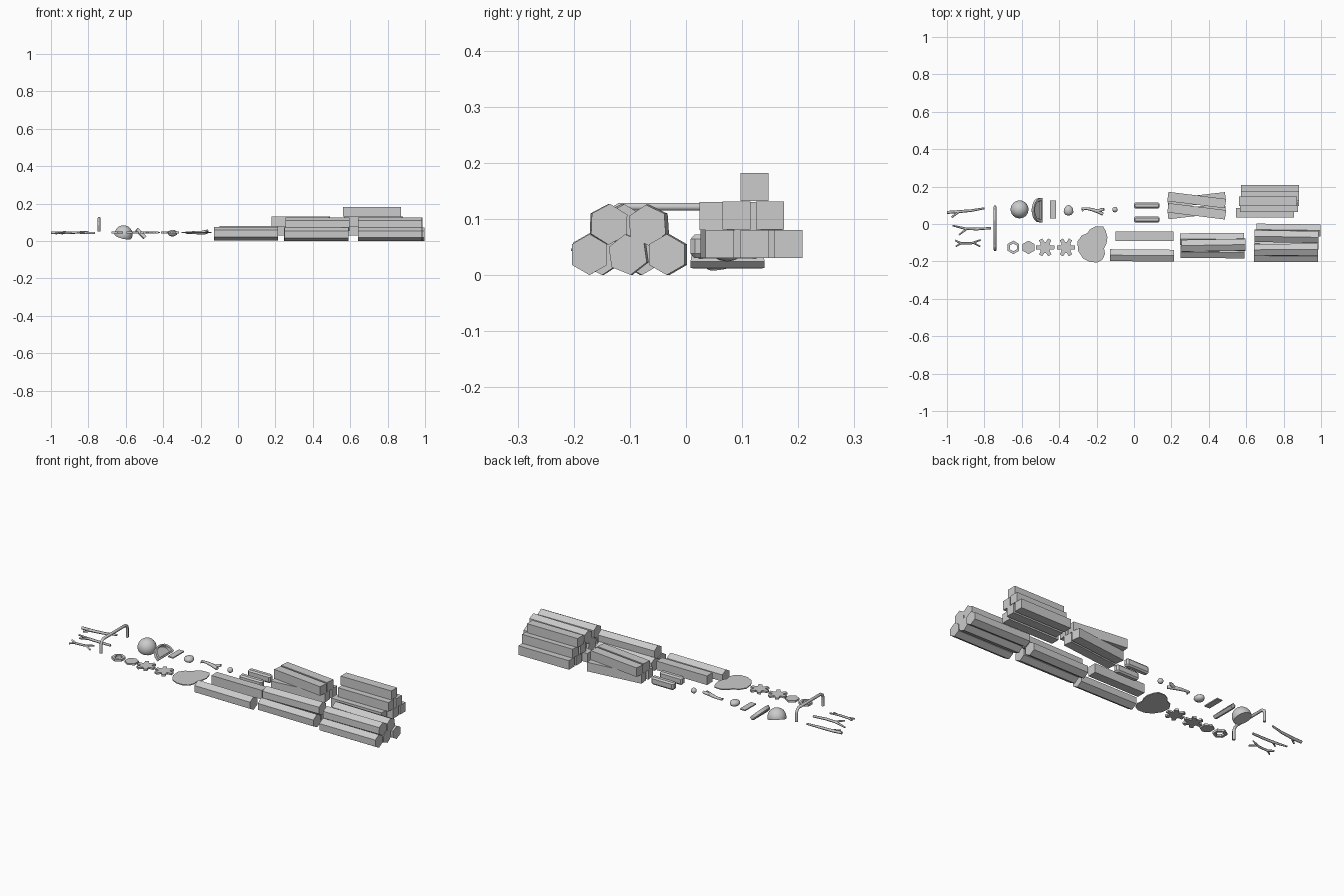
import bpy, bmesh, math
from mathutils import Vector, Matrix

if "Cube" in bpy.data.objects:
    bpy.data.objects.remove(bpy.data.objects["Cube"])

ZC = 0.045  # resting height of the small loose pieces


def add_mesh(name, bm, loc=(0, 0, 0), rot=(0, 0, 0)):
    bmesh.ops.recalc_face_normals(bm, faces=bm.faces)
    me = bpy.data.meshes.new(name)
    bm.to_mesh(me)
    bm.free()
    ob = bpy.data.objects.new(name, me)
    ob.location = loc
    ob.rotation_euler = rot
    bpy.context.collection.objects.link(ob)
    return ob


def loft(name, rings, loc=(0, 0, 0), rot=(0, 0, 0)):
    """Skin matching rings of 3D points and cap both ends."""
    bm = bmesh.new()
    vs = [[bm.verts.new(p) for p in r] for r in rings]
    n = len(vs[0])
    for a, b in zip(vs, vs[1:]):
        for i in range(n):
            j = (i + 1) % n
            bm.faces.new((a[i], a[j], b[j], b[i]))
    bm.faces.new(vs[0])
    bm.faces.new(vs[-1])
    return add_mesh(name, bm, loc, rot)


def prism(name, pts, t, loc, rot=(0, 0, 0)):
    return loft(name, [[(x, y, z) for x, y in pts] for z in (-t / 2, t / 2)], loc, rot)


def ngon(n, r, a0=0.0):
    return [(r * math.cos(a0 + math.tau * i / n), r * math.sin(a0 + math.tau * i / n)) for i in range(n)]


def log(x, y, z, yaw=0, roll=0, r=0.0365, length=0.343):
    """Hexagonal log lying along x."""
    prof = ngon(6, r, math.radians(90 + roll))
    loft("hex_log", [[(s * length / 2, a, b) for a, b in prof] for s in (-1, 1)],
         (x, y, z), (0, 0, math.radians(yaw)))


def beam(x, y, z, yaw=0, length=0.31, w=0.05):
    """Square beam lying along x."""
    prof = ngon(4, w / math.sqrt(2), math.pi / 4)
    loft("square_beam", [[(s * length / 2, a, b) for a, b in prof] for s in (-1, 1)],
         (x, y, z), (0, 0, math.radians(yaw)))


def rod(name, paths, res=1):
    """Tapered round rods; each path is a list of (x, y, z, radius)."""
    cu = bpy.data.curves.new(name, 'CURVE')
    cu.dimensions = '3D'
    cu.bevel_depth = 1.0
    cu.bevel_resolution = res
    cu.use_fill_caps = True
    for p in paths:
        sp = cu.splines.new('POLY')
        sp.points.add(len(p) - 1)
        for pt, (x, y, z, r) in zip(sp.points, p):
            pt.co = (x, y, z, 1)
            pt.radius = r
    ob = bpy.data.objects.new(name, cu)
    bpy.context.collection.objects.link(ob)
    return ob


# hexagonal logs: one, three, five
log(0.043, -0.168, 0.0395, -0.5)
log(0.42, -0.15, 0.0365, -0.5, 3)
log(0.418, -0.08, 0.0365, 0.5)
log(0.425, -0.114, 0.09, 1, -2)
log(0.813, -0.172, 0.0365)
log(0.815, -0.102, 0.0365, -0.6, 8)
log(0.826, -0.032, 0.0365, -0.8)
log(0.812, -0.138, 0.0905, 0.4, -2)
log(0.815, -0.066, 0.089, -1, 4)

# square beams: one, four crossed, six in a pyramid
beam(0.055, -0.066, 0.055)
for s in (-1, 1):
    beam(0.335, 0.098 + s * 0.03, 0.055, 6.5)
    beam(0.335, 0.098 + s * 0.03, 0.105, -7)
for y, z, x, yaw in ((0.06, 0.055, 0.70, 0), (0.122, 0.055, 0.726, 0), (0.183, 0.055, 0.727, 0),
                     (0.09, 0.106, 0.722, 0), (0.15, 0.106, 0.727, 0), (0.122, 0.157, 0.717, 0)):
    beam(x, y, z, yaw)


# ingots: chamfered pill-shaped bars
def pill(hl, hw, z, c=0.008):
    return [(-hl + c, -hw, z), (hl - c, -hw, z), (hl, -hw + c, z), (hl, hw - c, z),
            (hl - c, hw, z), (-hl + c, hw, z), (-hl, hw - c, z), (-hl, -hw + c, z)]


for y in (0.024, 0.099):
    loft("ingot", [pill(0.062, 0.009, 0.030, 0.004), pill(0.069, 0.016, 0.038),
                   pill(0.069, 0.016, 0.064), pill(0.062, 0.009, 0.072, 0.004)], (0.068, y, 0))

# nut: hexagonal ring
bm = bmesh.new()
rings = [[bm.verts.new((x, y, z)) for x, y in ngon(6, r, math.pi / 2)]
         for r, z in ((0.036, -0.006), (0.036, 0.006), (0.021, 0.006), (0.021, -0.006))]
for k in range(4):
    a, b = rings[k], rings[(k + 1) % 4]
    for i in range(6):
        j = (i + 1) % 6
        bm.faces.new((a[i], a[j], b[j], b[i]))
add_mesh("hex_nut", bm, (-0.645, -0.125, ZC))

# hexagonal plate and two toothed gears
prism("hex_plate", ngon(6, 0.036, math.pi / 2), 0.010, (-0.564, -0.125, ZC))
for x, turn in ((-0.475, 0), (-0.364, 0.0)):
    pts = []
    for i in range(6):
        for r, d in ((0.030, -0.38), (0.050, -0.2), (0.050, 0.2), (0.030, 0.38)):
            a = math.tau * i / 6 + d + turn
            pts.append((r * math.cos(a), r * math.sin(a)))
    prism("gear", pts, 0.010, (x, -0.125, ZC))

# irregular flat hide
hide = [(-.303, -.095), (-.28, -.062), (-.25, -.05), (-.237, -.03), (-.205, -.012), (-.165, -.013),
        (-.152, -.035), (-.142, -.07), (-.147, -.105), (-.16, -.13), (-.155, -.16), (-.168, -.19),
        (-.195, -.205), (-.235, -.204), (-.272, -.185), (-.298, -.145)]
prism("flat_hide", hide, 0.005, (0, 0, ZC))

# bent handle
rod("bent_handle", [[(-0.743, y, z, 0.008) for y, z in
    ((-.138, .05), (-.138, .10), (-.132, .113), (-.118, .122), (.075, .122), (.088, .113), (.092, .10), (.092, .05))]])

# forked twigs
rod("twig_upper", [[(-1, .062, ZC, .008), (-.94, .066, .043, .008), (-.87, .072, ZC, .007), (-.80, .084, .05, .005)],
                   [(-.935, .066, ZC, .006), (-.975, .036, .04, .005)]])
rod("twig_middle", [[(-.97, -.008, .04, .004), (-.90, -.025, ZC, .007), (-.84, -.027, ZC, .007), (-.765, -.022, .042, .006)],
                    [(-.895, -.026, ZC, .006), (-.935, -.058, .05, .004)]])
rod("twig_lower", [[(-.955, -.088, ZC, .005), (-.925, -.103, .043, .006), (-.87, -.103, ZC, .006), (-.82, -.085, .05, .004)],
                   [(-.925, -.103, ZC, .005), (-.952, -.12, .04, .004)],
                   [(-.86, -.101, ZC, .005), (-.822, -.12, .04, .004)]])

# tilted half ball
bm = bmesh.new()
bmesh.ops.create_uvsphere(bm, u_segments=24, v_segments=16, radius=0.048)
low = Vector((0, 0, -0.012))
cut = bmesh.ops.bisect_plane(bm, geom=bm.verts[:] + bm.edges[:] + bm.faces[:],
                             plane_co=low, plane_no=(0, 0, -1), clear_outer=True)
bmesh.ops.contextual_create(bm, geom=[e for e in cut['geom_cut'] if isinstance(e, bmesh.types.BMEdge)])
for f in bm.faces:
    f.smooth = len(f.verts) < 5
add_mesh("half_ball", bm, (-0.612, 0.078, 0.036), (math.radians(16), math.radians(14), 0))


# tilted D-shaped dish with a recessed top
def dshape(k, z):
    arc = [(0.03 - 0.065 * math.sin(math.pi * i / 10) ** 0.8, -0.066 * math.cos(math.pi * i / 10)) for i in range(11)]
    return [(x * k, y * k, z) for x, y in arc]


loft("dish", [dshape(0.85, -0.012), dshape(1, -0.006), dshape(1, 0.011), dshape(0.78, 0.011), dshape(0.7, 0.0)],
     (-0.518, 0.074, 0.038), (0, math.radians(45), 0))

# thin strip
prism("thin_strip", [(-.016, -.048), (.016, -.048), (.016, .048), (-.016, .048)], 0.006, (-0.434, 0.077, ZC))

# stone and small pellet
for name, loc, size, sub in (("stone", (-.35, .073, ZC - .003), (.026, .029, .018), 2),
                             ("pellet", (-.102, .077, ZC), (.015, .015, .015), 2)):
    bm = bmesh.new()
    bmesh.ops.create_icosphere(bm, subdivisions=sub, radius=1, matrix=Matrix.Diagonal((*size, 1)))
    for v in bm.verts:
        if name == "stone":
            v.co.x *= 1 - 6 * v.co.y
    for f in bm.faces:
        f.smooth = True
    add_mesh(name, bm, loc)

# curved bone with knobbed end
rod("bone", [[(-.28, .082, ZC, .006), (-.25, .082, ZC, .007), (-.22, .076, ZC, .009), (-.19, .066, ZC, .010), (-.165, .052, ZC, .008)],
             [(-.195, .068, ZC, .009), (-.175, .076, .05, .009), (-.16, .08, .055, .007)],
             [(-.265, .082, ZC, .005), (-.278, .068, .043, .004)]], 2)
